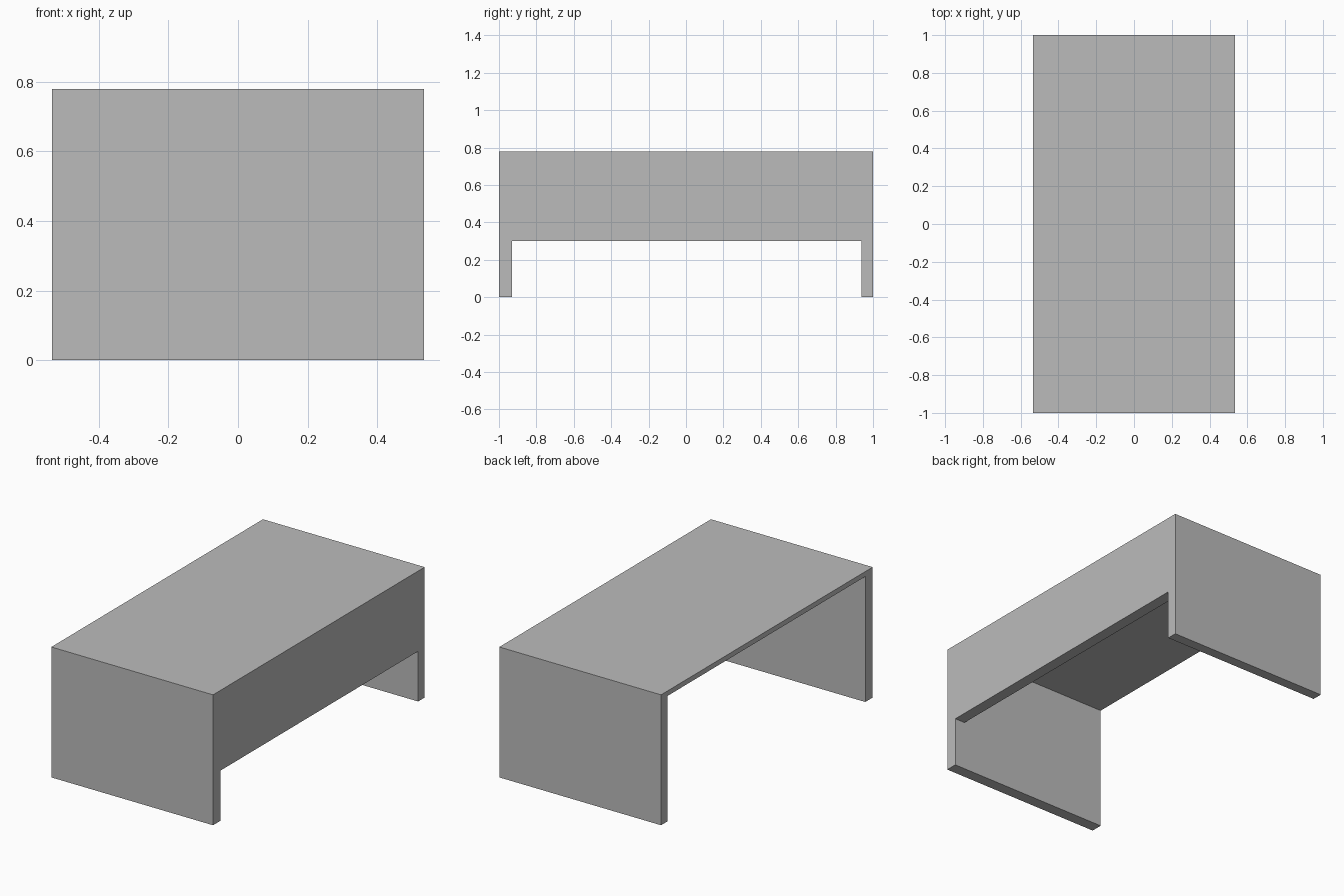
import bpy

if "Cube" in bpy.data.objects:
    bpy.data.objects.remove(bpy.data.objects["Cube"], do_unlink=True)

# Overall size and board thicknesses
HALF_W, HALF_L, HEIGHT = 0.535, 1.0, 0.78
FRONT_T, BACK_T, SIDE_T, TOP_T = 0.07, 0.062, 0.068, 0.03
SIDE_BOTTOM = 0.30

grey = bpy.data.materials.new("plain_grey")
grey.use_nodes = True
colour = (0.5, 0.5, 0.5, 1.0)
grey.diffuse_color = colour
grey.node_tree.nodes["Principled BSDF"].inputs["Base Color"].default_value = colour


def board(name, low, high):
    """Flat-sided board spanning two opposite corners."""
    centre = [(a + b) / 2 for a, b in zip(low, high)]
    bpy.ops.mesh.primitive_cube_add(size=1, location=centre)
    obj = bpy.context.object
    obj.name = obj.data.name = name
    obj.scale = [b - a for a, b in zip(low, high)]
    bpy.ops.object.transform_apply(location=False, rotation=False, scale=True)
    obj.data.materials.append(grey)
    return obj


inner_front, inner_back = -HALF_L + FRONT_T, HALF_L - BACK_T
underside = HEIGHT - TOP_T

# Full-height end panels
board("front_end_panel", (-HALF_W, -HALF_L, 0), (HALF_W, inner_front, HEIGHT))
board("back_end_panel", (-HALF_W, inner_back, 0), (HALF_W, HALF_L, HEIGHT))

# Thin top between the ends
board("table_top", (-HALF_W, inner_front, underside), (HALF_W, inner_back, HEIGHT))

# Apron along one long side, the other side stays open
board("side_apron", (HALF_W - SIDE_T, inner_front, SIDE_BOTTOM),
      (HALF_W, inner_back, underside))
